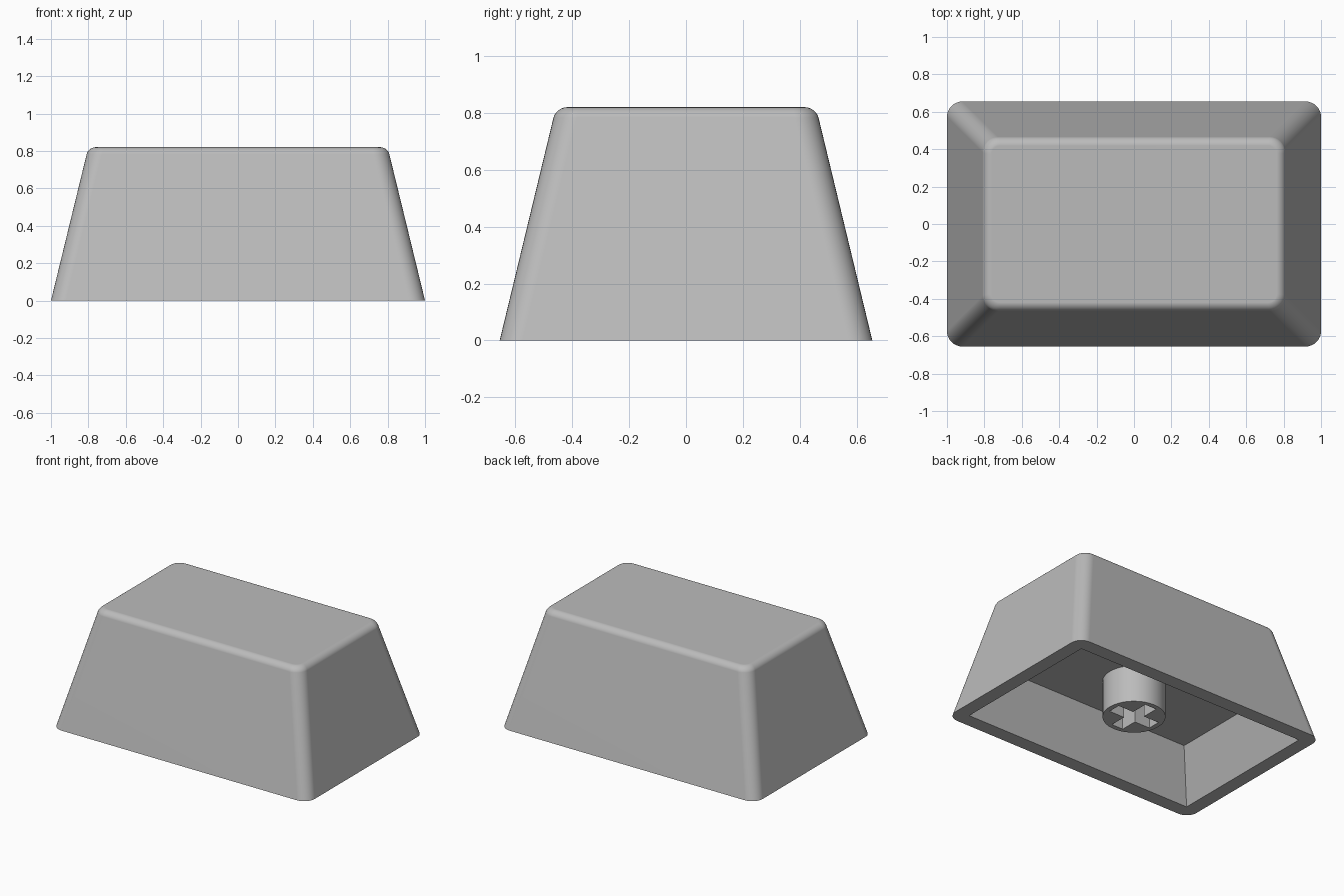
import bpy, bmesh, math

cube = bpy.data.objects.get("Cube")
if cube:
    bpy.data.objects.remove(cube, do_unlink=True)

HEIGHT = 0.82
CEILING = 0.34
STEM_BOTTOM = 0.08

grey = bpy.data.materials.new("light grey plastic")
grey.use_nodes = True
colour = (0.5, 0.5, 0.5, 1)
grey.diffuse_color = colour
grey.node_tree.nodes["Principled BSDF"].inputs["Base Color"].default_value = colour


def make_object(name, bm):
    mesh = bpy.data.meshes.new(name)
    bmesh.ops.recalc_face_normals(bm, faces=bm.faces)
    bm.to_mesh(mesh)
    bm.free()
    mesh.materials.append(grey)
    obj = bpy.data.objects.new(name, mesh)
    bpy.context.collection.objects.link(obj)
    return obj


def frustum(low, high, z0, z1):
    """Tapered box from half sizes at the bottom and the top."""
    bm = bmesh.new()
    bmesh.ops.create_cube(bm, size=2)
    for v in bm.verts:
        half, z = (high, z1) if v.co.z > 0 else (low, z0)
        v.co = (v.co.x * half[0], v.co.y * half[1], z)
    return bm


def select(obj):
    bpy.ops.object.select_all(action="DESELECT")
    obj.select_set(True)
    bpy.context.view_layer.objects.active = obj


def cut(obj, cutter):
    """Subtract the cutter, then discard it."""
    cutter.hide_render = True
    mod = obj.modifiers.new("cut", "BOOLEAN")
    mod.operation = "DIFFERENCE"
    mod.solver = "EXACT"
    mod.object = cutter
    select(obj)
    bpy.ops.object.modifier_apply(modifier=mod.name)
    bpy.data.objects.remove(cutter, do_unlink=True)


def smooth(obj):
    select(obj)
    bpy.ops.object.shade_smooth_by_angle(angle=math.radians(32))
    mod = obj.modifiers.new("flat_sides", "WEIGHTED_NORMAL")
    mod.keep_sharp = True


# Outer shell: tapered block with rounded corners and a rounded top edge
bm = frustum((1, 0.655), (0.8, 0.457), 0, HEIGHT)
corners = [e for e in bm.edges if abs(e.verts[0].co.z - e.verts[1].co.z) > 0.1]
bmesh.ops.bevel(bm, geom=corners, offset=0.08, segments=8, profile=0.5, affect="EDGES")
rim = [e for e in bm.edges if all(v.co.z > HEIGHT - 0.001 for v in e.verts)]
bmesh.ops.bevel(bm, geom=rim, offset=0.038, segments=6, profile=0.5, affect="EDGES")
shell = make_object("keycap_shell", bm)

# Hollow underside, its walls extended a little below the rim
low, high, extra = (0.902, 0.555), (0.768, 0.42), 0.1
below = [a + (a - b) * extra / CEILING for a, b in zip(low, high)]
cut(shell, make_object("cavity_cutter", frustum(below, high, -extra, CEILING)))
smooth(shell)

# Round mounting stem hanging from the ceiling
bm = bmesh.new()
bmesh.ops.create_cone(bm, cap_ends=True, segments=48, radius1=0.2, radius2=0.2,
                      depth=CEILING - STEM_BOTTOM)
bmesh.ops.translate(bm, verts=bm.verts, vec=(0, 0, (CEILING + STEM_BOTTOM) / 2))
stem = make_object("mounting_stem", bm)

# Cross-shaped socket in the stem
for half in ((0.165, 0.045), (0.045, 0.165)):
    cut(stem, make_object("slot_cutter", frustum(half, half, 0, CEILING - 0.01)))
smooth(stem)
